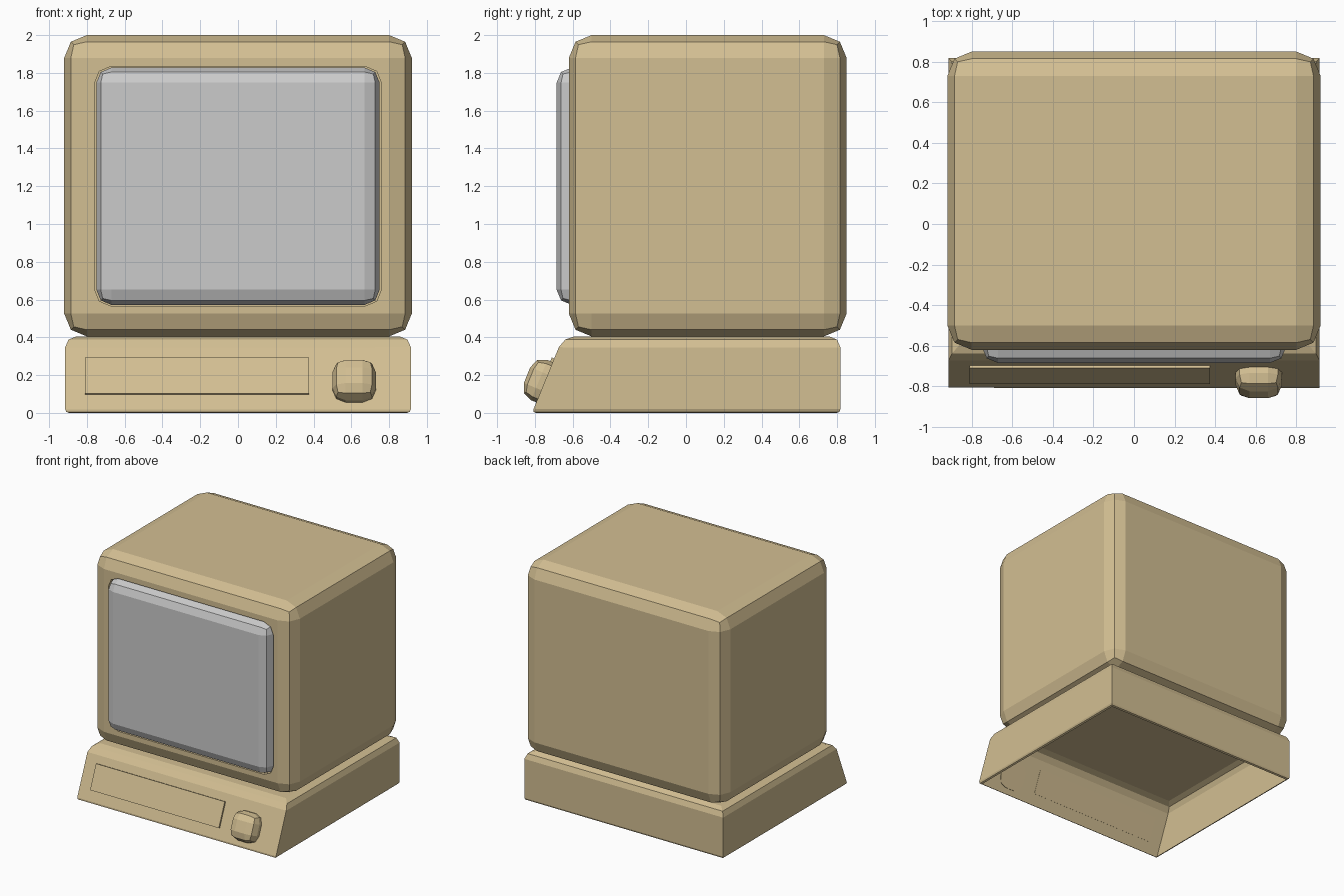
import bpy, bmesh, math
from mathutils import Matrix, Vector

if "Cube" in bpy.data.objects:
    bpy.data.objects.remove(bpy.data.objects["Cube"])

tan = bpy.data.materials.new("tan_plastic")
tan.diffuse_color = (0.65, 0.52, 0.29, 1)
tan.use_nodes = True
tan.node_tree.nodes["Principled BSDF"].inputs["Base Color"].default_value = tan.diffuse_color


def finish(bm, name, mat=None):
    bmesh.ops.recalc_face_normals(bm, faces=bm.faces)
    mesh = bpy.data.meshes.new(name)
    bm.to_mesh(mesh)
    bm.free()
    ob = bpy.data.objects.new(name, mesh)
    bpy.context.collection.objects.link(ob)
    if mat:
        mesh.materials.append(mat)
    return ob


def bevel(bm, width, pick):
    edges = [e for e in bm.edges if pick(e.verts[0].co, e.verts[1].co)]
    bmesh.ops.bevel(bm, geom=edges, offset=width, segments=2, profile=0.5,
                    affect='EDGES', clamp_overlap=True)


def rounded_box(name, lo, hi, width, mat=None, pick=lambda a, b: True, matrix=None):
    lo, hi = Vector(lo), Vector(hi)
    bm = bmesh.new()
    bmesh.ops.create_cube(bm, size=1)
    for v in bm.verts:
        v.co = (lo + hi) / 2 + v.co * (hi - lo)
    if width:
        bevel(bm, width, pick)
    if matrix:
        bm.transform(matrix)
    return finish(bm, name, mat)


# Monitor housing with a rounded recess for the screen
housing = rounded_box("monitor_housing", (-0.92, -0.62, 0.405), (0.92, 0.85, 2.0), 0.12, tan)
cutter = rounded_box("recess_cutter", (-0.76, -0.8, 0.565), (0.76, -0.56, 1.835), 0.09,
                     pick=lambda a, b: abs(a.y - b.y) > 0.1)
mod = housing.modifiers.new("screen_recess", 'BOOLEAN')
mod.object = cutter
mod.operation = 'DIFFERENCE'
mod.solver = 'EXACT'
bpy.context.view_layer.objects.active = housing
bpy.ops.object.modifier_apply(modifier=mod.name)
bpy.data.objects.remove(cutter)

# Bulging screen: all edges rounded except those at the back
rounded_box("screen", (-0.75, -0.685, 0.572), (0.75, -0.56, 1.828), 0.08,
            pick=lambda a, b: min(a.y, b.y) < -0.6)

# Base: wedge-fronted profile extruded across, open underneath
bm = bmesh.new()
profile = [(-0.815, 0), (-0.65, 0.405), (0.818, 0.405), (0.818, 0)]
face = bm.faces.new([bm.verts.new((-0.915, y, z)) for y, z in profile])
ext = bmesh.ops.extrude_face_region(bm, geom=[face])
bmesh.ops.translate(bm, vec=(1.83, 0, 0),
                    verts=[g for g in ext["geom"] if isinstance(g, bmesh.types.BMVert)])
bmesh.ops.recalc_face_normals(bm, faces=bm.faces)
bevel(bm, 0.06, lambda a, b: min(a.z, b.z) > 0.4)
bevel(bm, 0.02, lambda a, b: max(a.z, b.z) < 0.001)
bottom = [f for f in bm.faces if f.normal.z < -0.99 and f.calc_center_median().z < 0.01]
bmesh.ops.delete(bm, geom=bottom, context='FACES')
finish(bm, "base", tan)

# Local frame on the sloping front: x across, -y outward, z up the slope
tilt = math.atan2(0.165, 0.405)
slope = Matrix.Translation((0, -0.815, 0)) @ Matrix.Rotation(-tilt, 4, 'X')
k = 1 / math.cos(tilt)

# Drive panel, slightly proud of the base
rounded_box("drive_panel", (-0.81, -0.014, 0.097 * k), (0.375, 0.002, 0.288 * k), 0, tan,
            matrix=slope)

# Knob
rounded_box("knob", (0.5, -0.1, 0.06), (0.73, 0.004, 0.29), 0.07, tan,
            pick=lambda a, b: min(a.y, b.y) < -0.05, matrix=slope)
